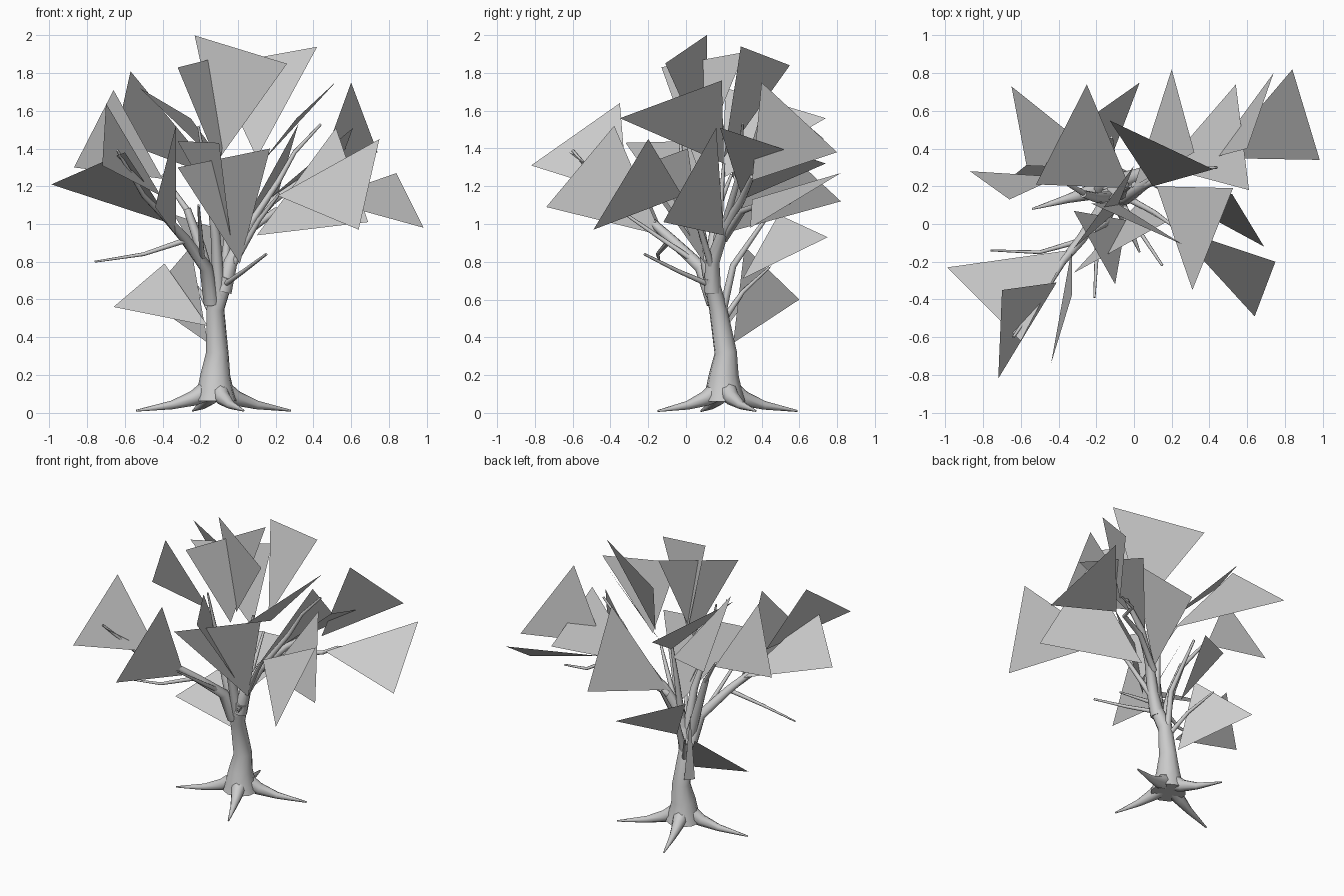
import bpy
import bmesh
import math
from mathutils import Vector

default_cube = bpy.data.objects.get("Cube")
if default_cube:
    bpy.data.objects.remove(default_cube, do_unlink=True)

UNIT = 0.01  # coordinates below are in hundredths

# One plain grey for the whole tree
grey = bpy.data.materials.new("plain_grey")
grey.use_nodes = True
grey_value = (0.6, 0.6, 0.6, 1)
grey.diffuse_color = grey_value
for node in grey.node_tree.nodes:
    if node.type == "BSDF_PRINCIPLED":
        node.inputs["Base Color"].default_value = grey_value


def finish(name, builder, smooth):
    """Turn a bmesh into a named object with the shared material."""
    mesh = bpy.data.meshes.new(name)
    builder.to_mesh(mesh)
    builder.free()
    mesh.materials.append(grey)
    part = bpy.data.objects.new(name, mesh)
    bpy.context.collection.objects.link(part)
    if smooth:
        bpy.ops.object.select_all(action="DESELECT")
        part.select_set(True)
        bpy.context.view_layer.objects.active = part
        bpy.ops.object.shade_smooth_by_angle(angle=math.radians(50))
    return part


def tube(name, path, radii, sides=8):
    """Sweep a tapering ring along a path and close both ends."""
    points = [Vector(p) * UNIT for p in path]
    last = len(points) - 1
    builder = bmesh.new()
    rings = []
    side = None
    for i, point in enumerate(points):
        along = (points[min(i + 1, last)] - points[max(i - 1, 0)]).normalized()
        if side is None:
            side = along.orthogonal()
        side = (side - along * side.dot(along)).normalized()
        other = along.cross(side)
        ring = []
        for k in range(sides):
            turn = math.tau * k / sides
            offset = side * math.cos(turn) + other * math.sin(turn)
            corner = point + offset * radii[i] * UNIT
            corner.z = max(corner.z, 0)
            ring.append(builder.verts.new(corner))
        rings.append(ring)
    for low, high in zip(rings, rings[1:]):
        for k in range(sides):
            n = (k + 1) % sides
            builder.faces.new((low[k], low[n], high[n], high[k]))
    builder.faces.new(list(reversed(rings[0])))
    builder.faces.new(rings[-1])
    return finish(name, builder, True)


def branch(name, thick, thin, *path):
    """A limb that narrows evenly from its base to its tip."""
    last = len(path) - 1
    radii = [thick + (thin - thick) * i / last for i in range(last + 1)]
    return tube(name, path, radii)


def leaf(name, tip, left, right):
    """One flat triangular leaf, its stem corner first."""
    builder = bmesh.new()
    corners = [builder.verts.new(Vector(p) * UNIT) for p in (tip, left, right)]
    builder.faces.new(corners)
    return finish(name, builder, False)


# Trunk with a flared foot
tube("trunk",
     [(-12, 20, 6), (-12, 20, 11), (-12, 20, 20), (-11, 21, 32), (-12, 17, 55), (-6, 13, 72)],
     [11.5, 10, 8, 6, 4.8, 4], sides=10)

# Spreading roots, each running from the foot to its tip
foot = Vector((-12, 20, 0))
root_tips = {
    "root_right": (-54, 8),
    "root_left": (28, 37),
    "root_front": (3, -15),
    "root_back": (-24, 59),
}
for root_name, tip in root_tips.items():
    end = Vector((*tip, 0))
    stations = []
    for share, height in ((0.05, 13), (0.28, 7.5), (0.55, 4), (1, 1)):
        stations.append(foot.lerp(end, share) + Vector((0, 0, height)))
    tube(root_name, stations, [6, 4, 2.3, 0.5])

# Main limbs
branch("limb_left_back", 4.6, 1.3, (-8, 14, 64), (-4, 14, 80), (4, 20, 97),
       (18, 29, 112), (36, 35, 125))
branch("limb_front_right", 4.2, 0.7, (-14, 15, 58), (-17, 8, 77), (-28, -8, 92),
       (-38, -20, 103), (-50, -40, 115), (-64, -60, 139))
branch("limb_upright", 3.5, 0.6, (-10, 14, 62), (-12, 8, 95), (-15, 0, 115), (-21, -4, 152))
branch("limb_right", 3.5, 2, (-13, 14, 62), (-20, 14, 88), (-27, 16, 108))

# Side branches and twigs
branch("branch_high_left", 2, 0.7, (3, 19, 95), (21, 27, 122), (30, 29, 138), (44, 30, 153))
branch("branch_centre", 2.5, 0.8, (-7, 14, 72), (-5, 18, 105), (-2, 20, 132))
branch("branch_left", 2.2, 0.6, (0, 20, 92), (20, 30, 107), (40, 38, 110),
       (43, 50, 110), (57, 55, 111))
branch("branch_front_left", 2, 0.7, (-4, 14, 76), (11, 6, 102), (22, -2, 116))
branch("branch_back", 2.2, 0.8, (-12, 19, 52), (-10, 25, 78), (-11, 36, 94), (-12, 46, 108))
branch("branch_low_back", 1.8, 0.6, (-12, 19, 48), (-20, 30, 64), (-30, 44, 77))
branch("twig_right_high", 1.7, 0.8, (-26, 16, 106), (-40, 24, 126))
branch("twig_right", 1.5, 0.5, (-29, -9, 91), (-50, -15, 84), (-76, -14, 80))
branch("twig_front", 1.5, 0.6, (-19, 2, 82), (-20, -20, 97), (-21, -39, 110))
branch("twig_front_left", 1.5, 0.7, (-7, 12, 68), (3, -4, 75), (15, -22, 84))

# Top leaves
leaf("leaf_top_front", (-9, 11, 136), (-23, 11, 200), (26, -11, 185))
leaf("leaf_top_back", (10, 20, 135), (42, 29, 194), (-13, 55, 184))
leaf("leaf_top_right", (-10, 6, 130), (-32, -13, 183), (0, 31, 191))

# Leaves on the left side
leaf("leaf_left_high", (12, 20, 132), (52.5, 19, 176), (31, -35, 156))
leaf("leaf_left_back", (41, 35, 123), (60, 40, 175), (74, 80, 138))
leaf("leaf_left_outer", (44, 35, 113), (84, 82, 127), (98.5, 34, 98))
leaf("leaf_left_middle", (10, 20, 94), (52, 16, 151), (69, -12, 101))
leaf("leaf_left_front", (21, -2, 115), (75, -20, 145), (64, -49, 97))
leaf("leaf_left_inner", (16, 30, 113), (61, 18, 151), (54, 74, 132))
leaf("leaf_left_rear", (0, 20, 95), (20, 82, 112), (32, 38, 153))

# Leaves on the right side
leaf("leaf_right_front", (-41, -31, 115), (-70, -35, 164), (-72, -82, 131))
leaf("leaf_right_upright", (-33, -13, 94), (-33, -38, 152), (-44, -74, 109))
leaf("leaf_right_outer", (-35, -14, 100), (-99, -23, 121), (-60, -62, 138))
leaf("leaf_right_middle", (-40, 25, 124), (-66, 13, 171), (-87, 28, 130))
leaf("leaf_right_back", (-10, 29, 124), (-57, 31, 181), (-65, 73, 145))
leaf("leaf_right_rear", (-2, 19, 124), (-52, 21, 172), (-25, 74, 156))

# Crossing leaves in the middle
leaf("leaf_middle_high", (-4, 2, 94), (-32, 7, 144), (-10, -32, 143))
leaf("leaf_middle_front", (1, 10, 79), (17, 1, 140), (-32, -26, 130))

# Low leaves at the back of the trunk
leaf("leaf_low_back", (-14, 30, 71), (3, 75, 93), (-34, 49, 105))
leaf("leaf_low_right", (-16, 22, 46), (-39, 46, 79), (-66, 24, 56))
leaf("leaf_low_rear", (-16, 25, 37), (-25, 31, 88), (-49, 60, 60))
